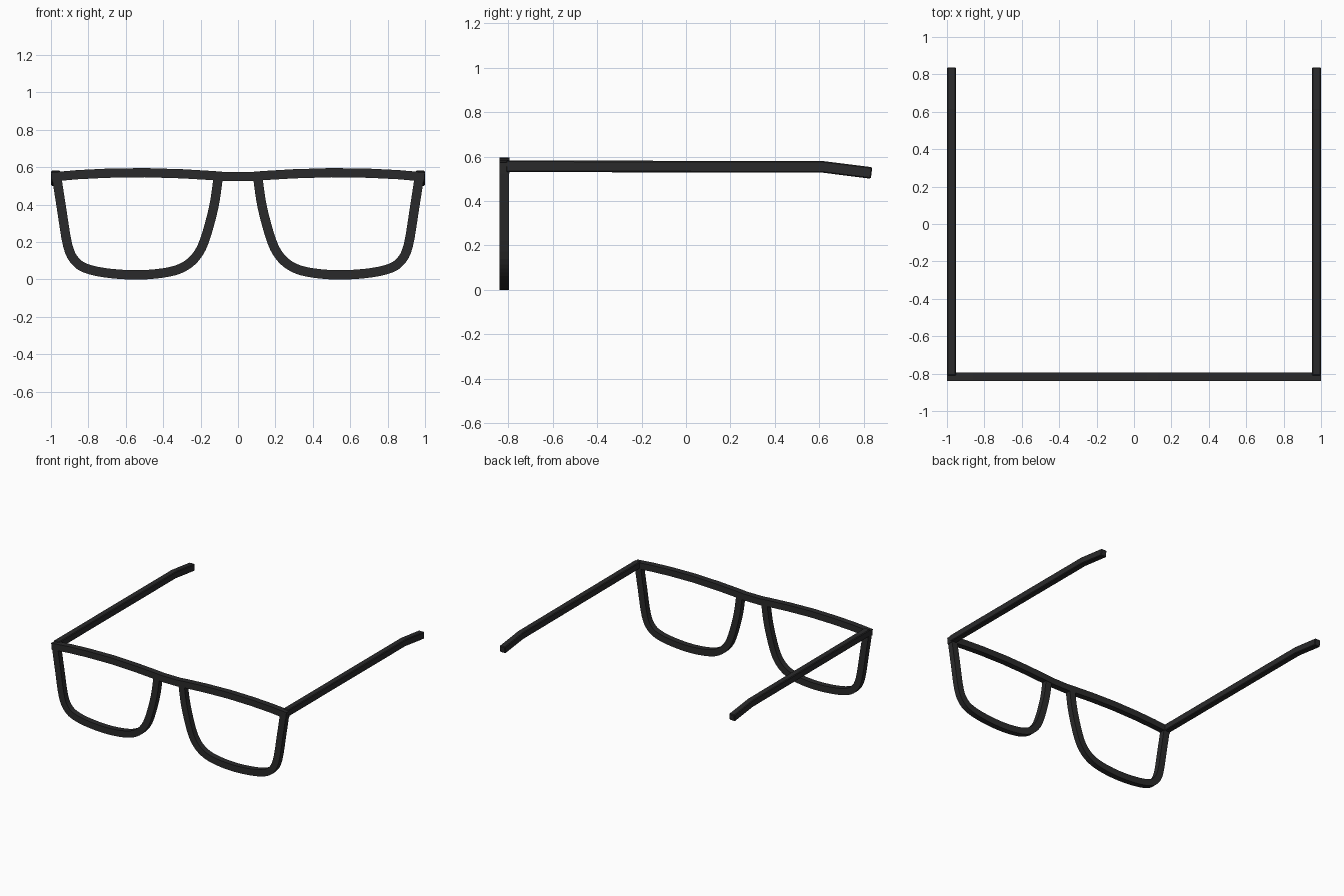
import bpy, bmesh
from mathutils import Vector

if "Cube" in bpy.data.objects:
    bpy.data.objects.remove(bpy.data.objects["Cube"])

black = bpy.data.materials.new("charcoal black plastic")
black.diffuse_color = (0.023, 0.023, 0.024, 1)
black.use_nodes = True
black.node_tree.nodes["Principled BSDF"].inputs["Base Color"].default_value = black.diffuse_color


def smooth_path(pts, steps=4):
    """Catmull-Rom curve through 2D points."""
    p = [Vector(q) for q in pts]
    p = [2 * p[0] - p[1]] + p + [2 * p[-1] - p[-2]]
    out = []
    for a, b, c, d in zip(p, p[1:], p[2:], p[3:]):
        for i in range(steps):
            t = i / steps
            out.append(0.5 * (2 * b + (c - a) * t + (2 * a - 5 * b + 4 * c - d) * t**2
                              + (3 * b - a - 3 * c + d) * t**3))
    return out + [p[-2]]


def bar(name, path, width, lo, hi, place, mirror=False, bevel=0.0):
    """Rectangular bar along a flat path, spanning lo..hi across the plane."""
    path = [Vector(q) for q in path]
    bm = bmesh.new()
    rings = []
    for i, p in enumerate(path):
        d0 = (p - path[max(i - 1, 0)]).normalized()
        d1 = (path[min(i + 1, len(path) - 1)] - p).normalized()
        d = (d0 + d1).normalized()
        k = max(d.dot(d0), d.dot(d1))          # mitre the joint
        n = Vector((-d.y, d.x)) * width / 2 / k
        a, b = p + n, p - n
        rings.append([bm.verts.new(place(q, w)) for q, w in
                      ((a, lo), (a, hi), (b, hi), (b, lo))])
    for r, s in zip(rings, rings[1:]):
        for j in range(4):
            k = (j + 1) % 4
            bm.faces.new((r[j], r[k], s[k], s[j]))
    bm.faces.new(rings[0])
    bm.faces.new(rings[-1])
    bmesh.ops.recalc_face_normals(bm, faces=bm.faces)
    me = bpy.data.meshes.new(name)
    bm.to_mesh(me)
    bm.free()
    me.materials.append(black)
    ob = bpy.data.objects.new(name, me)
    bpy.context.collection.objects.link(ob)
    if mirror:
        m = ob.modifiers.new("mirror", 'MIRROR')
        m.use_mirror_merge = False
    if bevel:
        b = ob.modifiers.new("bevel", 'BEVEL')
        b.width, b.segments, b.limit_method = bevel, 1, 'ANGLE'
    return ob


def front(q, w):
    return (q.x, w, q.y)


def side(q, w):
    return (w, q.x, q.y)


# brow bar with the bridge in the middle
half = [(0.07, 0.550), (0.13, 0.555), (0.30, 0.565), (0.50, 0.571),
        (0.70, 0.568), (0.86, 0.560), (0.997, 0.548)]
brow = [(-x, z) for x, z in reversed(half)] + half
bar("brow_bar", brow, 0.049, -0.84, -0.795, front)

# U-shaped lens rims
rim = [(0.105, 0.55), (0.129, 0.39), (0.175, 0.22), (0.217, 0.132), (0.28, 0.073),
       (0.37, 0.040), (0.52, 0.0245), (0.68, 0.032), (0.80, 0.055), (0.867, 0.095),
       (0.91, 0.18), (0.945, 0.39), (0.970, 0.55)]
bar("lens_rim", smooth_path(rim), 0.050, -0.839, -0.796, front, mirror=True)

# temple arms with a drooping tip
arm = [(-0.81, 0.556), (0.612, 0.554), (0.835, 0.526)]
bar("temple_arm", arm, 0.052, 0.951, 0.999, side, mirror=True, bevel=0.005)
